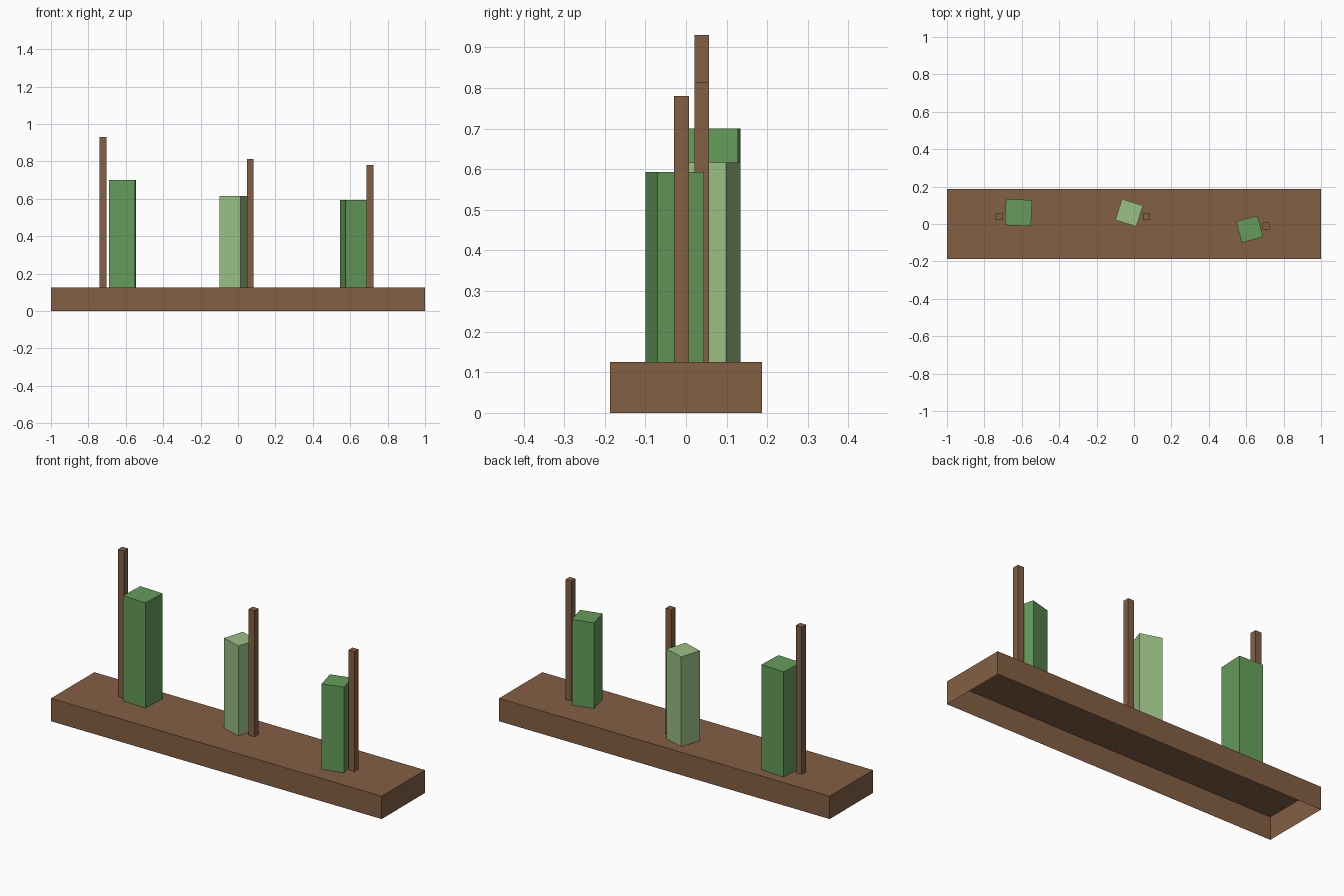
import bpy, bmesh
from math import radians
from mathutils import Matrix

default = bpy.data.objects.get("Cube")
if default:
    bpy.data.objects.remove(default, do_unlink=True)


def make_material(name, rgb):
    mat = bpy.data.materials.new(name)
    mat.use_nodes = True
    color = (*rgb, 1.0)
    mat.diffuse_color = color
    mat.node_tree.nodes["Principled BSDF"].inputs["Base Color"].default_value = color
    return mat


brown = make_material("brown_wood", (0.23, 0.116, 0.058))
green = make_material("leaf_green", (0.13, 0.333, 0.102))
pale_green = make_material("pale_green", (0.32, 0.525, 0.235))


def open_box(name, mat, center, size, bottom, top, turn=0):
    """Box without a floor, turned about its own vertical axis."""
    mesh = bpy.data.meshes.new(name)
    bm = bmesh.new()
    bmesh.ops.create_cube(bm, size=1)
    bm.normal_update()
    floor = [f for f in bm.faces if f.normal.z < -0.5]
    bmesh.ops.delete(bm, geom=floor, context="FACES")
    bmesh.ops.transform(bm, verts=bm.verts,
                        matrix=Matrix.Diagonal((*size, top - bottom, 1)))
    bm.to_mesh(mesh)
    bm.free()
    mesh.materials.append(mat)
    obj = bpy.data.objects.new(name, mesh)
    obj.location = (*center, (bottom + top) / 2)
    obj.rotation_euler.z = radians(turn)
    bpy.context.collection.objects.link(obj)
    return obj


SOIL = 0.125   # height of the planter bed
STAKE = 0.036  # stake thickness

# Hollow planter, open underneath
open_box("planter_bed", brown, (0, 0), (2, 0.374), 0, SOIL)

# Plants: position, material, centre, width, top, turn
plants = [
    ("right", green, (-0.618, 0.061), 0.14, 0.70, -2.5),
    ("middle", pale_green, (-0.026, 0.06), 0.118, 0.616, -17.5),
    ("left", green, (0.618, -0.028), 0.118, 0.593, 14.8),
]
for side, mat, center, width, top, turn in plants:
    open_box(side + "_plant", mat, center, (width, width), SOIL, top, turn)

# Support stakes beside the plants
stakes = [
    ("right", (-0.722, 0.039), 0.93),
    ("middle", (0.066, 0.039), 0.813),
    ("left", (0.706, -0.011), 0.78),
]
for side, center, top in stakes:
    open_box(side + "_stake", brown, center, (STAKE, STAKE), SOIL, top)
